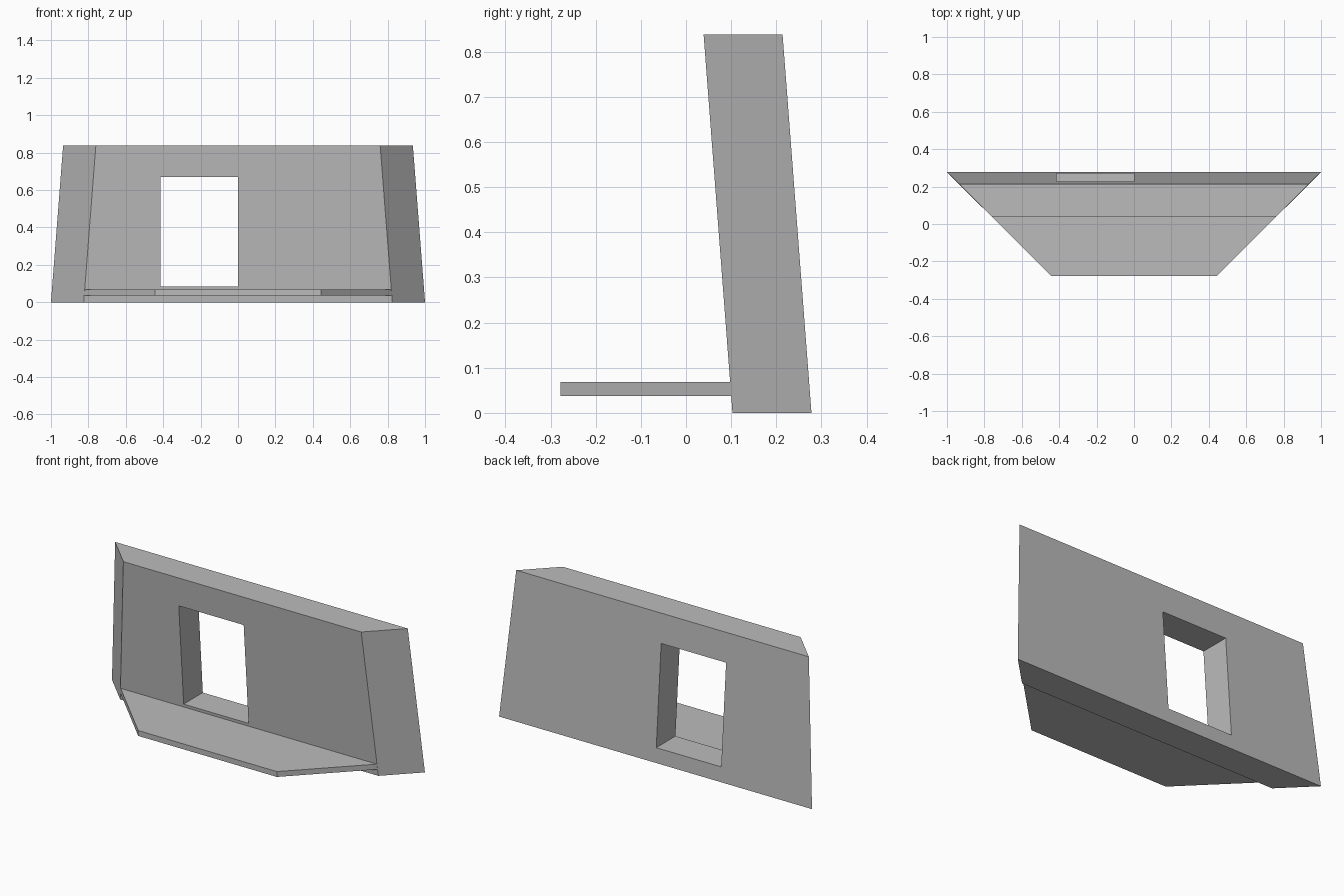
import bpy

cube = bpy.data.objects.get("Cube")
if cube:
    bpy.data.objects.remove(cube, do_unlink=True)

grey = bpy.data.materials.new("plain grey")
grey.use_nodes = True
colour = (0.5, 0.5, 0.5, 1)
grey.diffuse_color = colour
grey.node_tree.nodes["Principled BSDF"].inputs["Base Color"].default_value = colour


def prism(name, bottom, top):
    """Closed solid between two matching four-point outlines."""
    faces = [(3, 2, 1, 0), (4, 5, 6, 7)]
    faces += [(i, (i + 1) % 4, (i + 1) % 4 + 4, i + 4) for i in range(4)]
    mesh = bpy.data.meshes.new(name)
    mesh.from_pydata(bottom + top, [], faces)
    mesh.materials.append(grey)
    obj = bpy.data.objects.new(name, mesh)
    bpy.context.collection.objects.link(obj)
    return obj


def trapezoid(front_half, back_half, front_y, back_y, z):
    """Symmetric outline, counter-clockwise from above."""
    return [(-front_half, front_y, z), (front_half, front_y, z),
            (back_half, back_y, z), (-back_half, back_y, z)]


# Leaning wall with mitred ends
wall = prism("wall",
             trapezoid(0.825, 1.0, 0.103, 0.278, 0),
             trapezoid(0.76, 0.935, 0.039, 0.214, 0.838))

# Window opening cut straight through the wall
cutter = prism("window_cutter",
               [(x, y, 0.085) for x, y in ((-0.415, -0.1), (0, -0.1), (0, 0.5), (-0.415, 0.5))],
               [(x, y, 0.67) for x, y in ((-0.415, -0.1), (0, -0.1), (0, 0.5), (-0.415, 0.5))])
cutter.hide_render = True
cutter.hide_viewport = False
cut = wall.modifiers.new("window_opening", "BOOLEAN")
cut.operation = "DIFFERENCE"
cut.solver = "EXACT"
cut.object = cutter
bpy.context.view_layer.objects.active = wall
bpy.ops.object.modifier_apply(modifier=cut.name)
bpy.data.objects.remove(cutter, do_unlink=True)

# Tapered balcony slab, its back edge bedded in the wall
prism("balcony_floor",
      trapezoid(0.443, 0.822, -0.278, 0.101, 0.037),
      trapezoid(0.443, 0.82, -0.278, 0.099, 0.068))
